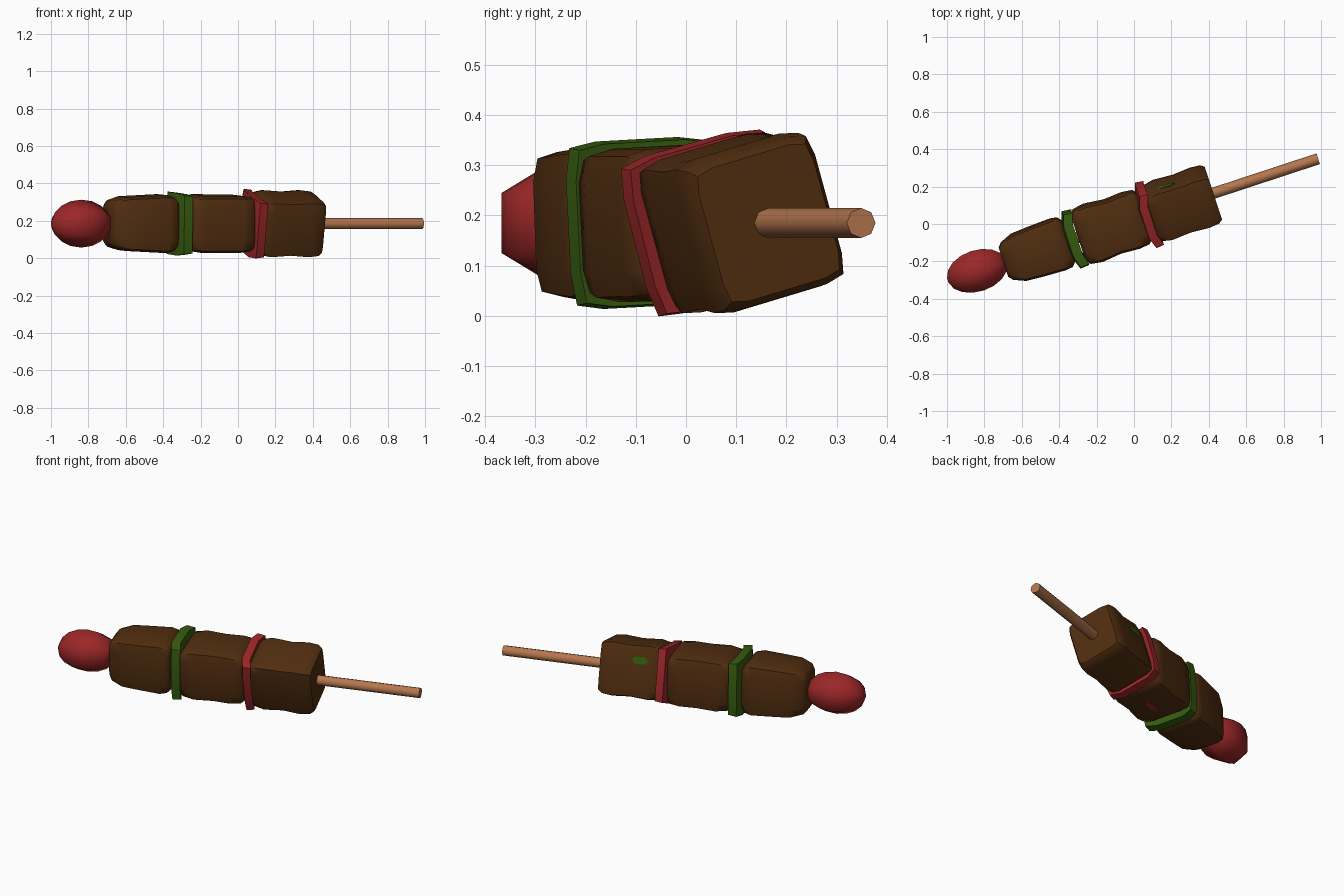
import bpy, bmesh, math
from mathutils import Matrix

if "Cube" in bpy.data.objects:
    bpy.data.objects.remove(bpy.data.objects["Cube"])

# Skewer frame: local x runs along the stick
FRAME = Matrix.Translation((0, 0.025, 0.185)) @ Matrix.Rotation(math.radians(18.2), 4, 'Z')


def material(name, rgb):
    m = bpy.data.materials.new(name)
    m.diffuse_color = (*rgb, 1)
    m.use_nodes = True
    m.node_tree.nodes["Principled BSDF"].inputs["Base Color"].default_value = m.diffuse_color
    return m


MEAT = material("roast_brown", (0.082, 0.027, 0.005))
RED = material("tomato_red", (0.33, 0.02, 0.021))
GREEN = material("pepper_green", (0.038, 0.108, 0.005))
WOOD = material("light_wood", (0.46, 0.185, 0.075))


def polygon(n, start=0.0):
    return [(math.cos(start + math.tau * i / n), math.sin(start + math.tau * i / n)) for i in range(n)]


def rounded_square(c, k):
    pts = []
    for q in range(4):
        for x, y in ((1, 1 - c), (k, k), (1 - c, 1)):
            for _ in range(q):
                x, y = -y, x
            pts.append((x, y))
    return pts


def loft(name, mat, section, stations, roll=0, bend=0, angle=50):
    """Skin a section along the stick; stations are (along, half width, half height)."""
    bm = bmesh.new()
    turn = Matrix.Rotation(math.radians(roll), 4, 'X')
    rings = [[bm.verts.new(turn @ Matrix.Translation((s + bend * (a * w) ** 2 + 0.3 * bend * (b * h) ** 2,
                                                      a * w, b * h)).to_translation())
              for a, b in section] for s, w, h in stations]
    n = len(section)
    for r0, r1 in zip(rings, rings[1:]):
        for i in range(n):
            bm.faces.new((r0[i], r0[(i + 1) % n], r1[(i + 1) % n], r1[i]))
    bm.faces.new(rings[0][::-1])
    bm.faces.new(rings[-1])
    bmesh.ops.recalc_face_normals(bm, faces=bm.faces)
    me = bpy.data.meshes.new(name)
    bm.to_mesh(me)
    bm.free()
    me.materials.append(mat)
    ob = bpy.data.objects.new(name, me)
    bpy.context.collection.objects.link(ob)
    ob.matrix_world = FRAME
    bpy.ops.object.select_all(action='DESELECT')
    bpy.context.view_layer.objects.active = ob
    ob.select_set(True)
    bpy.ops.object.shade_smooth_by_angle(angle=math.radians(angle))
    return ob


# Wooden stick
loft("stick", WOOD, polygon(8), [(-0.85, 0.03, 0.03), (1.037, 0.03, 0.03)], angle=50)

# Six-sided tomato
ts = []
for i in range(9):
    a = math.pi * (0.04 + 0.92 * i / 8)
    r = 0.128 * math.sin(a)
    ts.append((-0.882 - 0.167 * math.cos(a), r, r))
loft("tomato", RED, polygon(6, math.pi / 2), ts, angle=65)

# Meat chunks, each a slightly uneven rounded block
block = rounded_square(0.4, 0.92)
loft("meat_chunk_1", MEAT, block,
     [(-0.735, 0.08, 0.10), (-0.715, 0.103, 0.125), (-0.65, 0.13, 0.144), (-0.55, 0.137, 0.149),
      (-0.43, 0.142, 0.155), (-0.39, 0.137, 0.145), (-0.37, 0.115, 0.12)], roll=2)
loft("meat_chunk_2", MEAT, block,
     [(-0.315, 0.12, 0.115), (-0.295, 0.15, 0.143), (-0.23, 0.160, 0.153), (-0.12, 0.148, 0.152),
      (-0.02, 0.155, 0.152), (0.04, 0.148, 0.145), (0.06, 0.12, 0.12)], roll=3)
loft("meat_chunk_3", MEAT, rounded_square(0.33, 0.94),
     [(0.085, 0.11, 0.12), (0.105, 0.132, 0.148), (0.16, 0.142, 0.158), (0.27, 0.136, 0.151),
      (0.37, 0.142, 0.158), (0.425, 0.138, 0.152), (0.447, 0.125, 0.138)], roll=16)


# Curved vegetable slices between the chunks
def slice_piece(name, mat, s, w, h, roll, thick, bend):
    sizes = [0.05, 0.5, 1]
    stations = [(s, w * f, h * f) for f in sizes]
    stations += [(s + thick, w * f * 0.97, h * f * 0.97) for f in sizes[::-1]]
    loft(name, mat, rounded_square(0.45, 0.94), stations, roll, bend, 40)


slice_piece("pepper_slice", GREEN, -0.392, 0.157, 0.167, 3, 0.052, 1.4)
slice_piece("onion_slice", RED, 0.022, 0.16, 0.162, 15, 0.048, 1.5)

# Small vegetable bits showing through the meat
bit = polygon(6)
patch = loft("pepper_bit", GREEN, bit, [(-0.004, 0.05, 0.025), (0.004, 0.05, 0.025)])
patch.matrix_world = (FRAME @ Matrix.Rotation(math.radians(16), 4, 'X')
                      @ Matrix.Translation((0.215, 0.138, 0.065)) @ Matrix.Rotation(math.pi / 2, 4, 'Z'))
patch = loft("tomato_bit", RED, bit, [(-0.004, 0.022, 0.06), (0.004, 0.022, 0.06)])
patch.matrix_world = FRAME @ Matrix.Translation((-0.15, 0.0, -0.152)) @ Matrix.Rotation(math.pi / 2, 4, 'Y')
